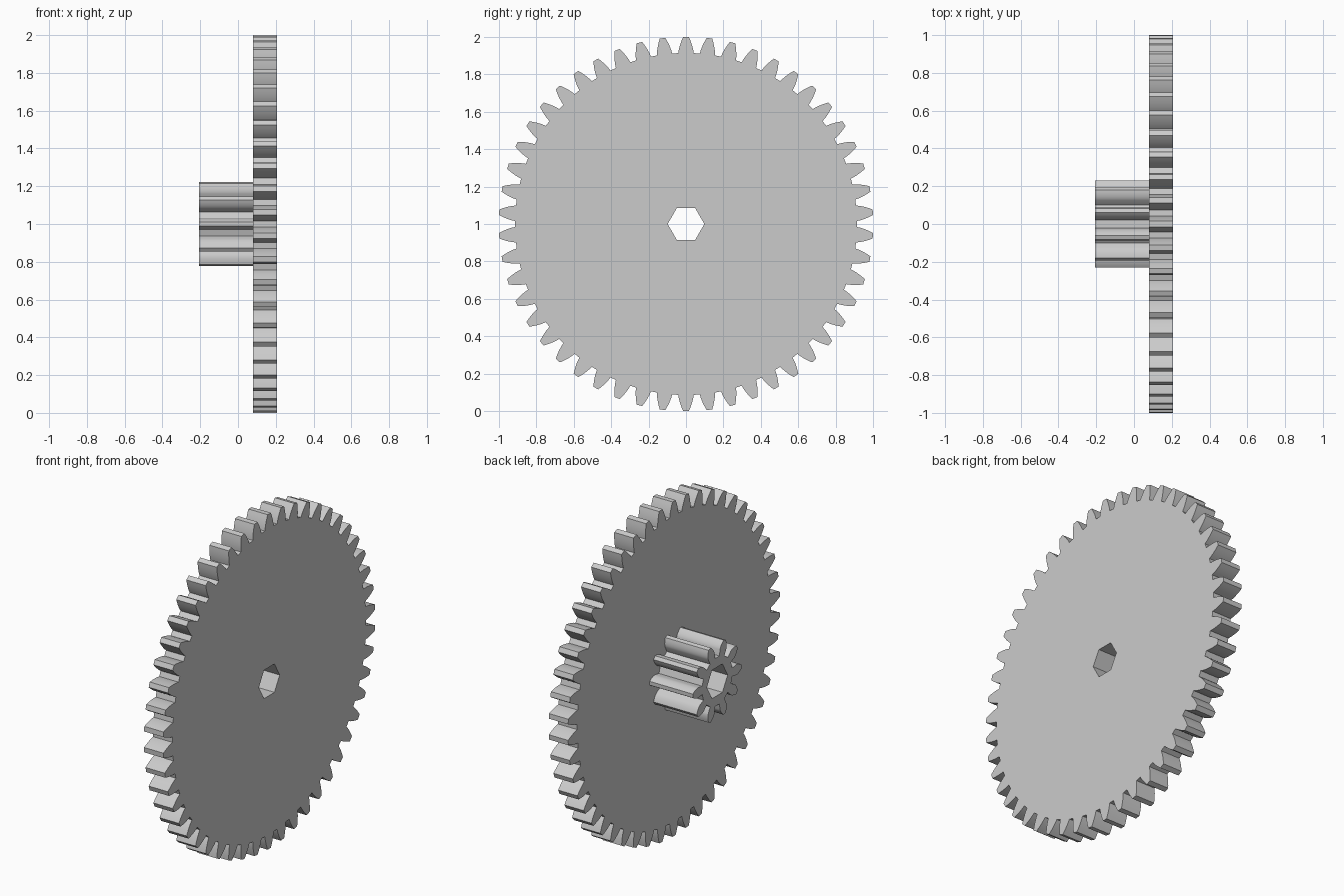
import bpy
import bmesh
from math import pi, cos, sin, tan, acos, radians
from mathutils import Vector

cube = bpy.data.objects.get("Cube")
if cube:
    bpy.data.objects.remove(cube, do_unlink=True)

MODULE = 1 / 26
PRESSURE = radians(20)
HALF_LENGTH = 0.2065   # half of the overall length along x
STEP = 0.079           # where the wheel meets the pinion
BORE = 0.098           # corner radius of the hexagonal bore

grey = bpy.data.materials.new("plain grey")
grey.use_nodes = True
colour = (0.6, 0.6, 0.6, 1)
grey.diffuse_color = colour
grey.node_tree.nodes["Principled BSDF"].inputs["Base Color"].default_value = colour


def involute(angle):
    return tan(angle) - angle


def gear_outline(teeth, phase, steps=6):
    """Polar involute outline: list of (radius, angle)."""
    pitch = MODULE * teeth / 2
    base = pitch * cos(PRESSURE)
    root, tip = pitch - 1.25 * MODULE, pitch + MODULE
    flank = []
    start = max(base, root)
    for i in range(steps):
        r = start + (tip - start) * i / (steps - 1)
        half = pi / (2 * teeth) + involute(PRESSURE) - involute(acos(min(1, base / r)))
        flank.append((r, half))
    if root < base:
        flank.insert(0, (root, flank[0][1]))
    outline = []
    for k in range(teeth):
        centre = phase + 2 * pi * k / teeth
        outline += [(r, centre - h) for r, h in flank]
        outline += [(r, centre + h) for r, h in reversed(flank)]
    return outline


def make_gear(name, teeth, phase, x0, x1):
    bm = bmesh.new()

    def ring(polar):
        verts = [bm.verts.new((x0, r * cos(a), r * sin(a))) for r, a in polar]
        return [bm.edges.new((v, verts[i - 1])) for i, v in enumerate(verts)]

    # Toothed face with a hexagonal hole, then thickened along x
    edges = ring(gear_outline(teeth, phase))
    edges += ring([(BORE, k * pi / 3) for k in range(6)])
    bmesh.ops.triangle_fill(bm, edges=edges, use_beauty=True, normal=Vector((-1, 0, 0)))
    result = bmesh.ops.extrude_face_region(bm, geom=bm.faces[:], use_keep_orig=True)
    moved = [g for g in result["geom"] if isinstance(g, bmesh.types.BMVert)]
    bmesh.ops.translate(bm, verts=moved, vec=(x1 - x0, 0, 0))
    bmesh.ops.recalc_face_normals(bm, faces=bm.faces[:])
    mesh = bpy.data.meshes.new(name)
    bm.to_mesh(mesh)
    bm.free()
    mesh.materials.append(grey)
    obj = bpy.data.objects.new(name, mesh)
    obj.location.z = 1
    bpy.context.collection.objects.link(obj)
    # Smooth flanks, crisp faces
    bpy.ops.object.select_all(action="DESELECT")
    obj.select_set(True)
    bpy.context.view_layer.objects.active = obj
    bpy.ops.object.shade_smooth_by_angle(angle=radians(25))
    return obj


make_gear("large_wheel", 50, pi / 2, STEP, HALF_LENGTH)
make_gear("small_pinion", 10, 0, -HALF_LENGTH, STEP)
